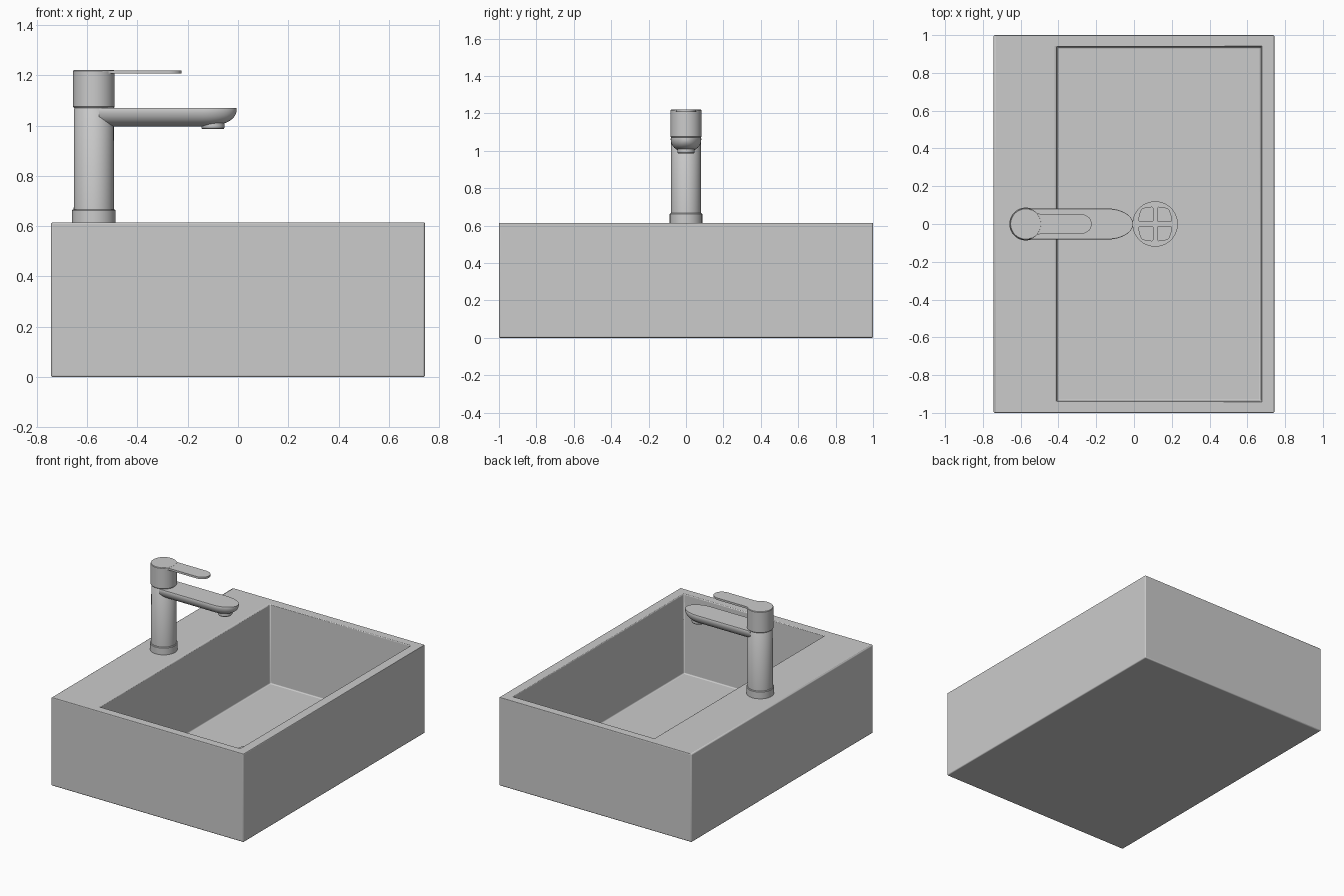
import bpy, bmesh, math

if "Cube" in bpy.data.objects:
    bpy.data.objects.remove(bpy.data.objects["Cube"])

FX = -0.573   # faucet axis
RIM, FLOOR = 0.615, 0.062


def finish(name, bm, smooth=True):
    bmesh.ops.recalc_face_normals(bm, faces=bm.faces)
    me = bpy.data.meshes.new(name)
    bm.to_mesh(me)
    bm.free()
    ob = bpy.data.objects.new(name, me)
    bpy.context.collection.objects.link(ob)
    if smooth:
        shade(ob)
    return ob


def shade(ob):
    bpy.ops.object.select_all(action='DESELECT')
    ob.select_set(True)
    bpy.context.view_layer.objects.active = ob
    bpy.ops.object.shade_smooth_by_angle(angle=math.radians(35))


def loft(name, rings):
    """Skin closed rings of points and cap both ends."""
    bm = bmesh.new()
    vs = [[bm.verts.new(p) for p in r] for r in rings]
    n = len(vs[0])
    for a, b in zip(vs, vs[1:]):
        for i in range(n):
            j = (i + 1) % n
            bm.faces.new((a[i], a[j], b[j], b[i]))
    bm.faces.new(vs[0])
    bm.faces.new(vs[-1])
    return finish(name, bm)


def turned(name, cx, profile, n=64):
    """Round part from (radius, z) pairs about a vertical axis at x = cx."""
    return loft(name, [[(cx + r * math.cos(2 * math.pi * i / n),
                         r * math.sin(2 * math.pi * i / n), z) for i in range(n)]
                       for r, z in profile])


def rect(x0, x1, y, z):
    return [(x0, -y, z), (x1, -y, z), (x1, y, z), (x0, y, z)]


# Basin: outer shell, rim and inner well as one skin, with softened edges
basin = loft("basin", [rect(-0.743, 0.743, 1.0, 0), rect(-0.743, 0.743, 1.0, RIM),
                       rect(-0.41, 0.675, 0.94, RIM), rect(-0.405, 0.67, 0.935, FLOOR)])
bev = basin.modifiers.new("soft_edges", 'BEVEL')
bev.width, bev.segments, bev.limit_method = 0.007, 3, 'ANGLE'

# Drain grate: disc with four rounded quadrant openings
cu = bpy.data.curves.new("drain_grate", 'CURVE')
cu.dimensions, cu.fill_mode, cu.extrude = '2D', 'BOTH', 0.006


def outline(pts):
    s = cu.splines.new('POLY')
    s.points.add(len(pts) - 1)
    for p, (x, y) in zip(s.points, pts):
        p.co = (x, y, 0, 1)
    s.use_cyclic_u = True


outline([(0.12 * math.cos(math.tau * i / 64), 0.12 * math.sin(math.tau * i / 64))
         for i in range(64)])
hole = [(0.012, 0.017), (0.017, 0.012), (0.08, 0.012), (0.087, 0.018), (0.083, 0.045),
        (0.074, 0.072), (0.066, 0.081), (0.04, 0.087), (0.018, 0.089), (0.012, 0.084)]
for sx in (-1, 1):
    for sy in (-1, 1):
        outline([(sx * x, sy * y) for x, y in hole])
grate = bpy.data.objects.new("drain_grate", cu)
bpy.context.collection.objects.link(grate)
grate.location = (0.112, 0, FLOOR + 0.004)
bpy.ops.object.select_all(action='DESELECT')
grate.select_set(True)
bpy.context.view_layer.objects.active = grate
bpy.ops.object.convert(target='MESH')
shade(bpy.context.view_layer.objects.active)

# Faucet column: foot ring, body and handle cap
turned("faucet_foot", FX, [(0.087, RIM - 0.002), (0.087, 0.662), (0.084, 0.666), (0.07, 0.666)])
turned("faucet_body", FX, [(0.08, 0.64), (0.079, 1.066), (0.075, 1.072)])
turned("handle_cap", FX, [(0.079, 1.07), (0.083, 1.075), (0.083, 1.216), (0.080, 1.22)])

# Spout: flat top, rounded belly, elliptical tip
rings = []
TIP0, TIP1, TOP = -0.14, -0.005, 1.07
stations = [(FX + 0.02, 1), (-0.3, 1)]
stations += [(TIP0 + (TIP1 - TIP0) * math.sin(t * math.pi / 24), math.cos(t * math.pi / 24))
             for t in range(12)]
for x, s in stations:
    w, d = 0.082 * max(s, 0.05), 0.068 * max(s, 0.05) ** 0.8
    ring = [(x, -w * 0.97, TOP), (x, w * 0.97, TOP)]
    for i in range(17):
        a = math.pi * i / 16
        c = math.cos(a)
        ring.append((x, w * math.copysign(abs(c) ** 0.85, c),
                     TOP - 0.006 * min(1, s + 0.3) - d * math.sin(a) ** 0.9))
    rings.append(ring)
spout = loft("spout", rings)

# Aerator nozzle under the spout tip
turned("aerator", -0.1, [(0.046, 1.03), (0.046, 0.99), (0.043, 0.986), (0.036, 0.986),
                         (0.034, 0.992)], 40)

# Lever: flared root, straight sides, rounded end
half = [(-0.56, 0.079), (-0.535, 0.073), (-0.51, 0.056), (-0.495, 0.053), (-0.275, 0.053),
        (-0.255, 0.047), (-0.238, 0.035), (-0.228, 0.02), (-0.225, 0.006)]
plan = half + [(x, -y) for x, y in reversed(half)]
loft("handle_lever", [[(x, y, z) for x, y in plan] for z in (1.206, 1.2195)])
